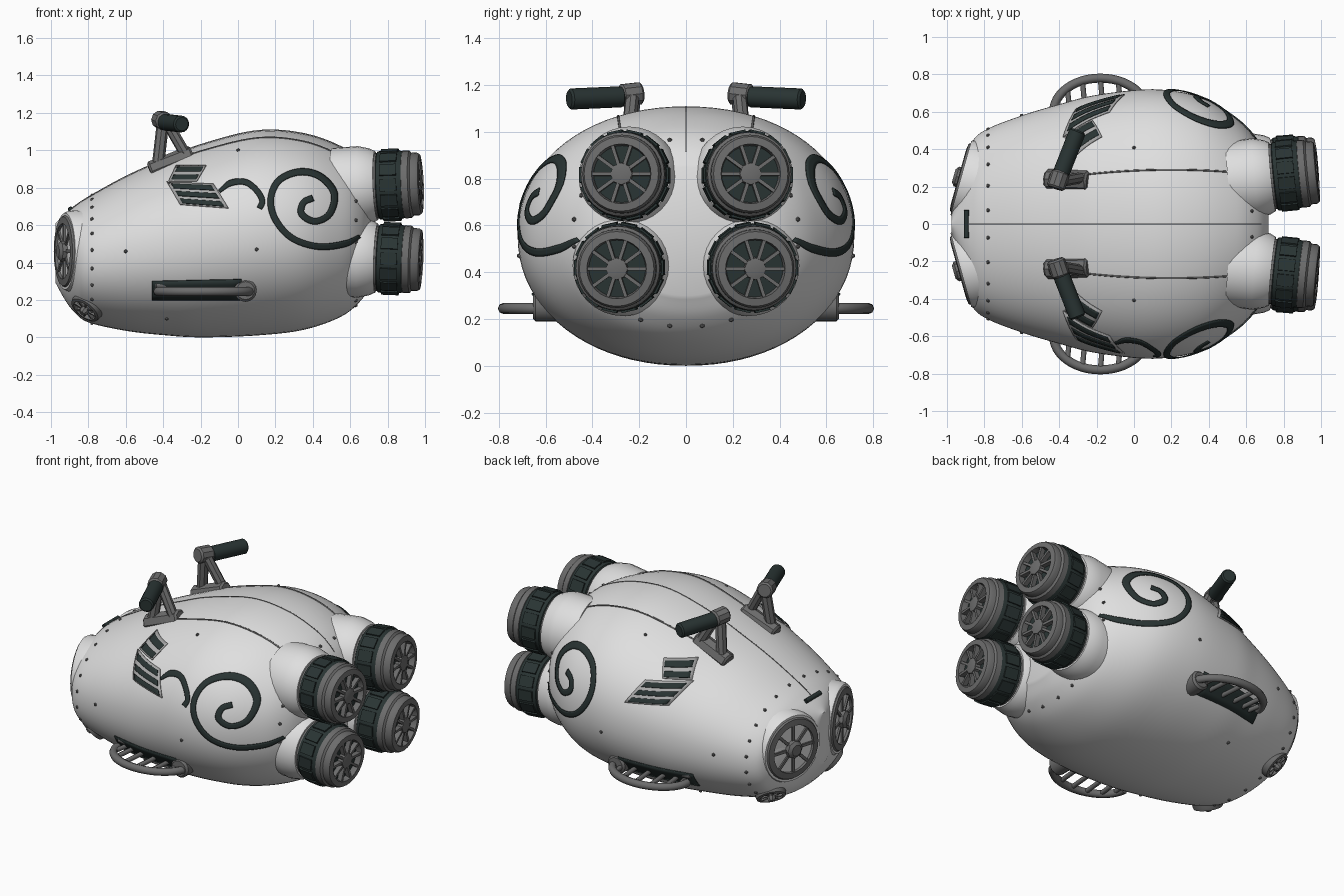
import bpy, bmesh, math
from mathutils import Vector, Matrix

cube = bpy.data.objects.get("Cube")
if cube:
    bpy.data.objects.remove(cube)


def material(name, rgb):
    m = bpy.data.materials.new(name)
    m.use_nodes = True
    m.diffuse_color = (*rgb, 1)
    m.node_tree.nodes["Principled BSDF"].inputs["Base Color"].default_value = (*rgb, 1)
    return m


WHITE = material("shell white", (.74, .74, .74))
GREY = material("metal grey", (.15, .15, .15))
DARK = material("dark green grey", (.022, .034, .033))
PALE = material("frame grey", (.42, .42, .42))


def finish(name, bm, mat, matrix=None, recalc=True):
    if recalc:
        bmesh.ops.recalc_face_normals(bm, faces=bm.faces)
    me = bpy.data.meshes.new(name)
    bm.to_mesh(me)
    bm.free()
    me.materials.append(mat)
    ob = bpy.data.objects.new(name, me)
    bpy.context.collection.objects.link(ob)
    if matrix:
        ob.matrix_world = matrix
    bpy.ops.object.select_all(action='DESELECT')
    ob.select_set(True)
    bpy.context.view_layer.objects.active = ob
    bpy.ops.object.shade_smooth_by_angle(angle=math.radians(35))
    return ob


def grid(name, rows, mat, closed=False, plate=False):
    bm = bmesh.new()
    vs = [[bm.verts.new(p) for p in r] for r in rows]
    n = len(rows[0])
    for a, b in zip(vs, vs[1:]):
        for i in range(n if closed else n - 1):
            j = (i + 1) % n
            bm.faces.new((a[i], a[j], b[j], b[i]))
    if closed:
        bm.faces.new(vs[0])
        bm.faces.new(vs[-1])
    ob = finish(name, bm, mat)
    if plate:
        mod = ob.modifiers.new("thickness", 'SOLIDIFY')
        mod.thickness = .006
        mod.offset = 0
    return ob


def lathe(name, profile, mat, matrix, n=32):
    # Profile pairs are (distance along axis, radius)
    rows = [[(r * math.cos(math.tau * i / n), r * math.sin(math.tau * i / n), a)
             for i in range(n)] for a, r in profile]
    ob = grid(name, rows, mat, closed=True)
    ob.matrix_world = matrix
    return ob


def frame(origin, direction):
    q = Vector(direction).to_track_quat('Z', 'Y')
    return Matrix.Translation(origin) @ q.to_matrix().to_4x4()


def rod(name, a, b, r, mat, n=16):
    d = Vector(b) - Vector(a)
    k = r * .2
    return lathe(name, [(0, r - k), (k, r), (d.length - k, r), (d.length, r - k)], mat, frame(a, d), n)


def tube(name, points, r, mat):
    cu = bpy.data.curves.new(name, 'CURVE')
    cu.dimensions = '3D'
    cu.bevel_depth = r
    cu.bevel_resolution = 2
    cu.use_fill_caps = True
    sp = cu.splines.new('POLY')
    sp.points.add(len(points) - 1)
    for p, co in zip(sp.points, points):
        p.co = (*co, 1)
    cu.materials.append(mat)
    ob = bpy.data.objects.new(name, cu)
    bpy.context.collection.objects.link(ob)


def spline(pts, n):
    # Catmull-Rom through points of any dimension
    pts = [Vector(p) for p in pts]
    ext = [pts[0] * 2 - pts[1]] + pts + [pts[-1] * 2 - pts[-2]]
    out = []
    for a, b, c, d in zip(ext, ext[1:], ext[2:], ext[3:]):
        for i in range(n):
            t = i / n
            out.append(b + (c - a) * t / 2 + (a - b * 2.5 + c * 2 - d / 2) * t * t
                       + (b * 1.5 - c * 1.5 + d / 2 - a / 2) * t ** 3)
    return out + [pts[-1]]


# Hull stations: x, half width, top, bottom
HULL = spline([(-.975, .06, .61, .29), (-.925, .25, .66, .2), (-.875, .42, .7, .135), (-.8, .5, .75, .08),
               (-.6, .58, .86, .035), (-.4, .64, .95, .012), (-.2, .69, 1.03, 0), (.1, .72, 1.105, .01),
               (.35, .68, 1.09, .04), (.55, .56, 1.02, .11), (.66, .44, .94, .2), (.72, .3, .85, .3)], 6)
POWER = 2.1


def section(x):
    for a, b in zip(HULL, HULL[1:]):
        if x <= b[0]:
            break
    w, t, low = a.lerp(b, (x - a[0]) / (b[0] - a[0]))[1:]
    return w, (t + low) / 2, (t - low) / 2


def arc(u):
    return max(0, 1 - abs(u) ** POWER) ** (1 / POWER)


def side_point(x, z, s, off=.007):
    w, c, h = section(x)
    return (x, s * (w * arc((z - c) / h) + off), z)


def top_point(x, y):
    w, c, h = section(x)
    return (x, y, c + h * arc(y / w))


def ring_point(x, ang):
    w, c, h = section(x)
    f = lambda v: math.copysign(abs(v) ** (2 / POWER), v)
    return (x, w * f(math.cos(ang)), c + h * f(math.sin(ang)))


grid("hull", [[ring_point(p[0], math.tau * i / 80) for i in range(80)] for p in HULL], WHITE, closed=True)


def wheel_face(name, m, r, count, hub):
    # Rim, dark dish, radial blades and stepped hub
    lathe(name + "_rim", [(-.06, r), (-.015, r), (0, r * .95), (.004, r * .76),
                          (-.035, r * .72), (-.06, r * .72)], GREY, m)
    lathe(name + "_dish", [(-.07, r * .7), (-.032, r * .74), (-.03, r * .1)], DARK, m)
    bm = bmesh.new()
    for i in range(count):
        mat = Matrix.Rotation(math.tau * i / count, 4, 'Z') @ Matrix.Translation((r * .5, 0, -.015)) \
            @ Matrix.Diagonal((r * .5, r * .09, .03, 1))
        bmesh.ops.create_cube(bm, size=1, matrix=mat)
    finish(name + "_blades", bm, GREY, m)
    lathe(name + "_hub", [(-.04, r * .3), (hub * .5, r * .28), (hub, r * .18), (hub, r * .02)], GREY, m, 8)


def engine(name, m):
    lathe(name + "_collar", [(-.2, .21), (-.06, .215), (.0, .2), (.03, .185), (.03, .1)], WHITE, m)
    lathe(name + "_back_ring", [(.0, .15), (.02, .175), (.05, .175), (.06, .15)], GREY, m)
    lathe(name + "_tyre", [(.03, .16), (.045, .182), (.09, .188), (.14, .188), (.18, .178), (.19, .15)], DARK, m)
    bm = bmesh.new()
    for i in range(14):
        mat = Matrix.Rotation(math.tau * i / 14, 4, 'Z') @ Matrix.Translation((.182, 0, .11)) \
            @ Matrix.Diagonal((.02, .065, .09, 1))
        bmesh.ops.create_cube(bm, size=1, matrix=mat)
    finish(name + "_tread", bm, DARK, m)
    lathe(name + "_drum", [(.17, .16), (.18, .182), (.215, .18), (.225, .168)], GREY, m)
    wheel_face(name + "_fan", m @ Matrix.Translation((0, 0, .268)), .168, 10, .008)


SPIRAL = [(.65, .54), (.57, .5), (.43, .485), (.29, .53), (.2, .63), (.175, .74), (.22, .84), (.33, .885),
          (.44, .86), (.515, .77), (.49, .66), (.41, .62), (.34, .66), (.35, .72), (.4, .745)]
HOOK = [(-.1, .78), (-.04, .825), (.04, .83), (.1, .785), (.13, .73), (.115, .69)]


def ribbon(name, pts, width, s):
    path = spline(pts, 6)
    rows = []
    for i, p in enumerate(path):
        t = (path[min(i + 1, len(path) - 1)] - path[max(i - 1, 0)]).normalized()
        taper = width * min(1, .5 + i / 12)
        rows.append([side_point(p.x - t.y * k * taper, p.y + t.x * k * taper, s) for k in (-.5, -.17, .17, .5)])
    grid(name, rows, DARK, plate=True)


def patch(name, corners, v0, v1, margin, mat, s, off):
    a, b, c, d = [Vector(p) for p in corners]
    rows = []
    for j in range(5):
        v = v0 + (v1 - v0) * j / 4
        l, r = a.lerp(d, v), b.lerp(c, v)
        ps = [l.lerp(r, margin + (1 - 2 * margin) * i / 8) for i in range(9)]
        rows.append([side_point(p.x, p.y, s, off) for p in ps])
    grid(name, rows, mat, plate=True)


LOUVRES = [(2, [(-.33, .92), (-.17, .92), (-.22, .835), (-.37, .835)]),
           (3, [(-.38, .83), (-.13, .82), (-.05, .69), (-.31, .71)])]

for s, tag in ((1, "rear_side"), (-1, "front_side")):
    engine("upper_engine_" + tag, frame((.71, s * .25, .81), (1, s * .1, .04)))
    engine("lower_engine_" + tag, frame((.71, s * .275, .425), (1, s * .08, -.04)))

    # Nose intakes and small lower intakes
    m = frame((-.935, s * .25, .46), (-.96, s * .27, 0))
    lathe("intake_housing_" + tag, [(-.14, .225), (-.03, .215), (-.01, .205), (-.01, .1)], WHITE, m)
    wheel_face("intake_" + tag, m, .195, 8, .03)
    wheel_face("lower_intake_" + tag, frame((-.82, s * .31, .145), (-.55, s * .45, -.7)), .09, 8, .025)

    # Painted curls
    ribbon("spiral_" + tag, SPIRAL, .034, s)
    if s < 0:
        ribbon("hook_" + tag, HOOK, .03, s)

    # Slatted vents
    for count, quad in LOUVRES:
        patch("vent_frame_" + tag, quad, 0, 1, 0, PALE, s, .006)
        for k in range(count):
            patch("vent_slat_" + tag, quad, (k + .2) / count, (k + .8) / count, .07, DARK, s, .012)

    # Side step: curved rail, cross bars, slot and bracket
    rail = [(-.18 + .25 * math.cos(a), s * (.6 + .18 * math.sin(a)), .245)
            for a in [math.pi * i / 24 for i in range(25)]]
    tube("step_rail_" + tag, rail, .024, GREY)
    for i in range(3, 22, 3):
        x, y, z = rail[i]
        tube("step_bar_" + tag, [(x + .02, s * .55, z), (x, y, z)], .014, GREY)
    patch("step_slot_" + tag, [(-.46, .3), (.02, .31), (.02, .2), (-.46, .2)], 0, 1, 0, DARK, s, .005)
    rod("step_hinge_" + tag, (-.44, s * .57, .28), (.04, s * .6, .29), .022, GREY)
    rod("step_bracket_" + tag, (.04, s * .53, .25), (.04, s * .655, .25), .06, GREY)

    # Handle: base pad, two legs, clamp and grip
    rod("handle_pad_" + tag, (-.47, s * .24, .885), (-.24, s * .23, .975), .055, GREY, 8)
    rod("handle_leg_" + tag, (-.43, s * .25, .9), (-.4, s * .225, 1.16), .033, GREY, 8)
    rod("handle_brace_" + tag, (-.27, s * .25, .96), (-.38, s * .23, 1.15), .03, GREY, 8)
    rod("handle_clamp_" + tag, (-.42, s * .19, 1.165), (-.39, s * .28, 1.155), .05, GREY, 10)
    rod("handle_grip_" + tag, (-.39, s * .27, 1.15), (-.3, s * .5, 1.14), .045, DARK)

    # Upper panel seams
    tube("panel_seam_" + tag, [top_point(x, s * (.29 - .12 * (x - .2) ** 2))
                               for x in [-.25 + .04 * i for i in range(23)]], .005, GREY)

# Centre seam and nose slot
tube("centre_seam", [top_point(-.88 + .04 * i, 0) for i in range(40)], .003, GREY)
rod("nose_slot", (-.895, -.075, .685), (-.895, .075, .685), .014, DARK)

# Rivets around the nose and tail
bm = bmesh.new()
for x in (-.78, .63):
    for i in range(24):
        bmesh.ops.create_icosphere(bm, subdivisions=1, radius=.011,
                                   matrix=Matrix.Translation(ring_point(x, math.tau * (i + .5) / 24)))
for x, z in ((-.6, .46), (.1, .47), (0, 1), (-.38, .1)):
    for s in (1, -1):
        bmesh.ops.create_icosphere(bm, subdivisions=1, radius=.011,
                                   matrix=Matrix.Translation(side_point(x, z, s, 0)))
finish("rivets", bm, GREY)
